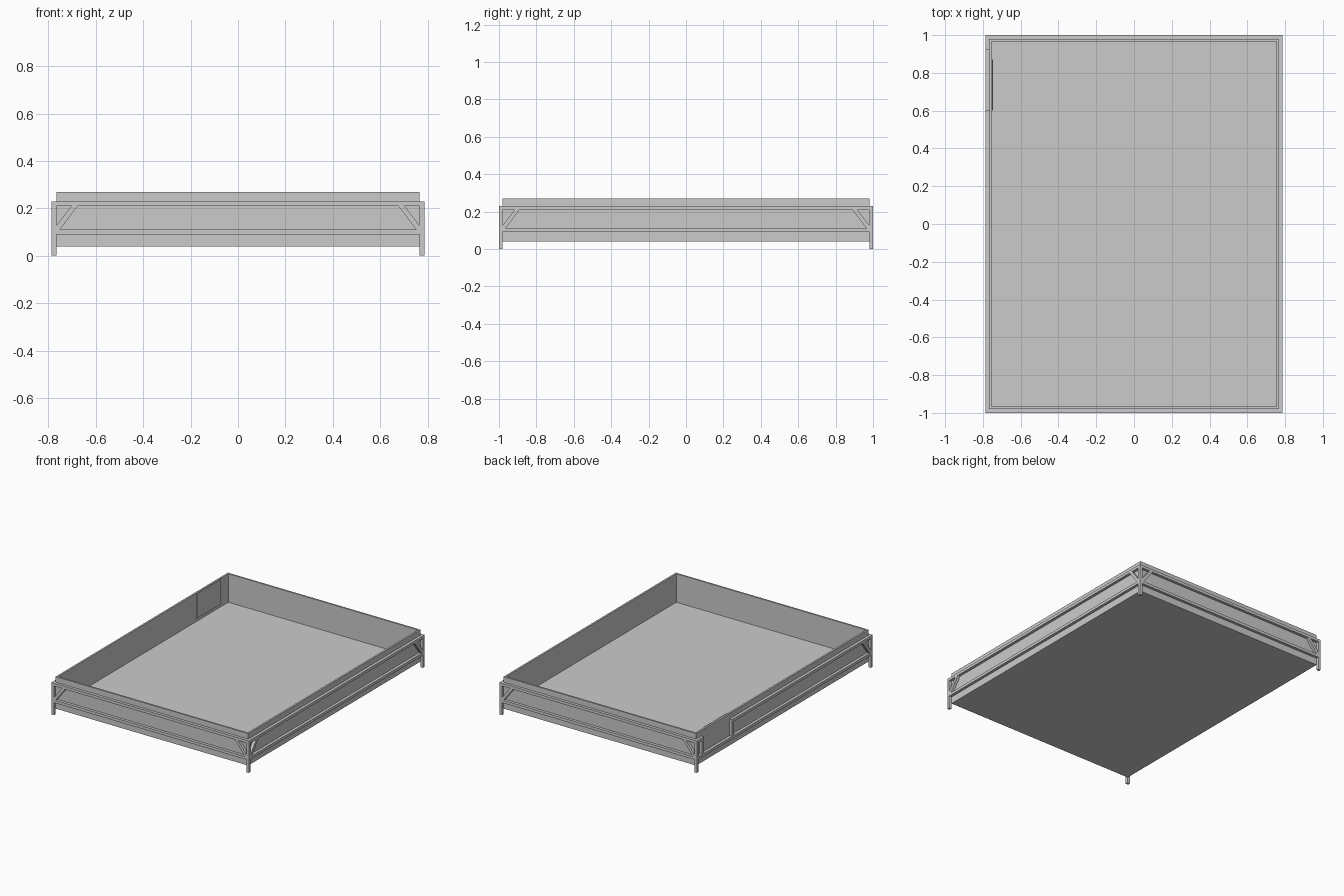
import bpy
import bmesh
import math
from mathutils import Matrix, Vector

cube = bpy.data.objects.get("Cube")
if cube:
    bpy.data.objects.remove(cube, do_unlink=True)

grey = bpy.data.materials.new("plain grey")
grey.use_nodes = True
grey.diffuse_color = (0.6, 0.6, 0.6, 1)
grey.node_tree.nodes["Principled BSDF"].inputs["Base Color"].default_value = (0.6, 0.6, 0.6, 1)

HX, HY = 0.787, 1.0      # outer half sizes of the frame
BAR = 0.02               # bar thickness
BX, BY = HX - BAR, HY - BAR   # outer half sizes of the tray
WALL = 0.018
TOP, RAIL, BASE, RIM, FLOOR = 0.23, 0.09, 0.04, 0.27, 0.065


def finish(name, bm):
    bmesh.ops.recalc_face_normals(bm, faces=bm.faces)
    mesh = bpy.data.meshes.new(name)
    bm.to_mesh(mesh)
    bm.free()
    mesh.materials.append(grey)
    obj = bpy.data.objects.new(name, mesh)
    bpy.context.collection.objects.link(obj)
    return obj


def box(name, lo, hi):
    lo, hi = Vector(lo), Vector(hi)
    bm = bmesh.new()
    bmesh.ops.create_cube(bm, size=1, matrix=Matrix.Translation((lo + hi) / 2)
                          @ Matrix.Diagonal((*(hi - lo), 1)))
    return finish(name, bm)


def side_matrix(angle, dist):
    """Local x runs along the side, local -y points outward."""
    return Matrix.Rotation(angle, 4, 'Z') @ Matrix.Translation((0, -dist, 0))


def bar(name, matrix, outline):
    """Extrude an outline in the side's plane inward by one bar thickness."""
    bm = bmesh.new()
    face = bm.faces.new([bm.verts.new((x, 0, z)) for x, z in outline])
    ext = bmesh.ops.extrude_face_region(bm, geom=[face])
    verts = [v for v in ext["geom"] if isinstance(v, bmesh.types.BMVert)]
    bmesh.ops.translate(bm, vec=(0, BAR, 0), verts=verts)
    bmesh.ops.transform(bm, matrix=matrix, verts=bm.verts)
    return finish(name, bm)


def rect(x0, x1, z0, z1):
    return [(x0, z0), (x1, z0), (x1, z1), (x0, z1)]


# Tray: a solid block whose top is inset and sunk to leave thin walls
tray = box("tray", (-BX, -BY, BASE), (BX, BY, RIM))
bm = bmesh.new()
bm.from_mesh(tray.data)
top = max(bm.faces, key=lambda f: f.calc_center_median().z)
bmesh.ops.inset_region(bm, faces=[top], thickness=WALL)
ext = bmesh.ops.extrude_face_region(bm, geom=[top])
bmesh.ops.delete(bm, geom=[top], context='FACES_ONLY')
sunk = [v for v in ext["geom"] if isinstance(v, bmesh.types.BMVert)]
bmesh.ops.translate(bm, vec=(0, 0, FLOOR - RIM), verts=sunk)
bmesh.ops.recalc_face_normals(bm, faces=bm.faces)
bm.to_mesh(tray.data)
bm.free()

# Corner posts
for sx, xn in ((-1, "right"), (1, "left")):
    for sy, yn in ((-1, "front"), (1, "back")):
        xs = sorted((sx * HX, sx * BX))
        ys = sorted((sy * HY, sy * BY))
        box(f"{yn}_{xn}_post", (xs[0], ys[0], 0), (xs[1], ys[1], TOP))

# Rails and corner braces; the model's right side has an opening near the back
GAP = (-0.92, -0.6)      # along the side's local x
sides = (("front", 0, HY, BX), ("left", 1, HX, BY), ("back", 2, HY, BX), ("right", 3, HX, BY))
for name, turn, dist, half in sides:
    m = side_matrix(turn * math.pi / 2, dist)
    bar(name + "_lower_rail", m, rect(-half, half, RAIL, RAIL + BAR))
    gated = name == "right"
    spans = [(-half, GAP[0]), (GAP[1], half)] if gated else [(-half, half)]
    for i, (a, b) in enumerate(spans):
        bar(f"{name}_top_rail_{i + 1}", m, rect(a, b, TOP - BAR, TOP))
    for s in (-1, 1):
        if gated and s < 0:
            continue
        z0, z1 = RAIL + BAR, TOP - BAR
        pts = [(half, z0), (half - 0.015, z0), (half - 0.09, z1), (half - 0.064, z1), (half, z0 + 0.017)]
        bar(f"{name}_brace_{'a' if s < 0 else 'b'}", m, [(s * x, z) for x, z in pts])
    if gated:
        for i, (a, b) in enumerate(((GAP[0] - BAR, GAP[0]), (GAP[1], GAP[1] + BAR))):
            bar(f"opening_post_{i + 1}", m, rect(a, b, RAIL + BAR, TOP - BAR))

# Thin gate panel on the inner wall behind the opening
inner = -BX + WALL
box("gate_panel", (inner - 0.002, 0.6, 0.09), (inner + 0.002, 0.87, RIM - 0.001))
